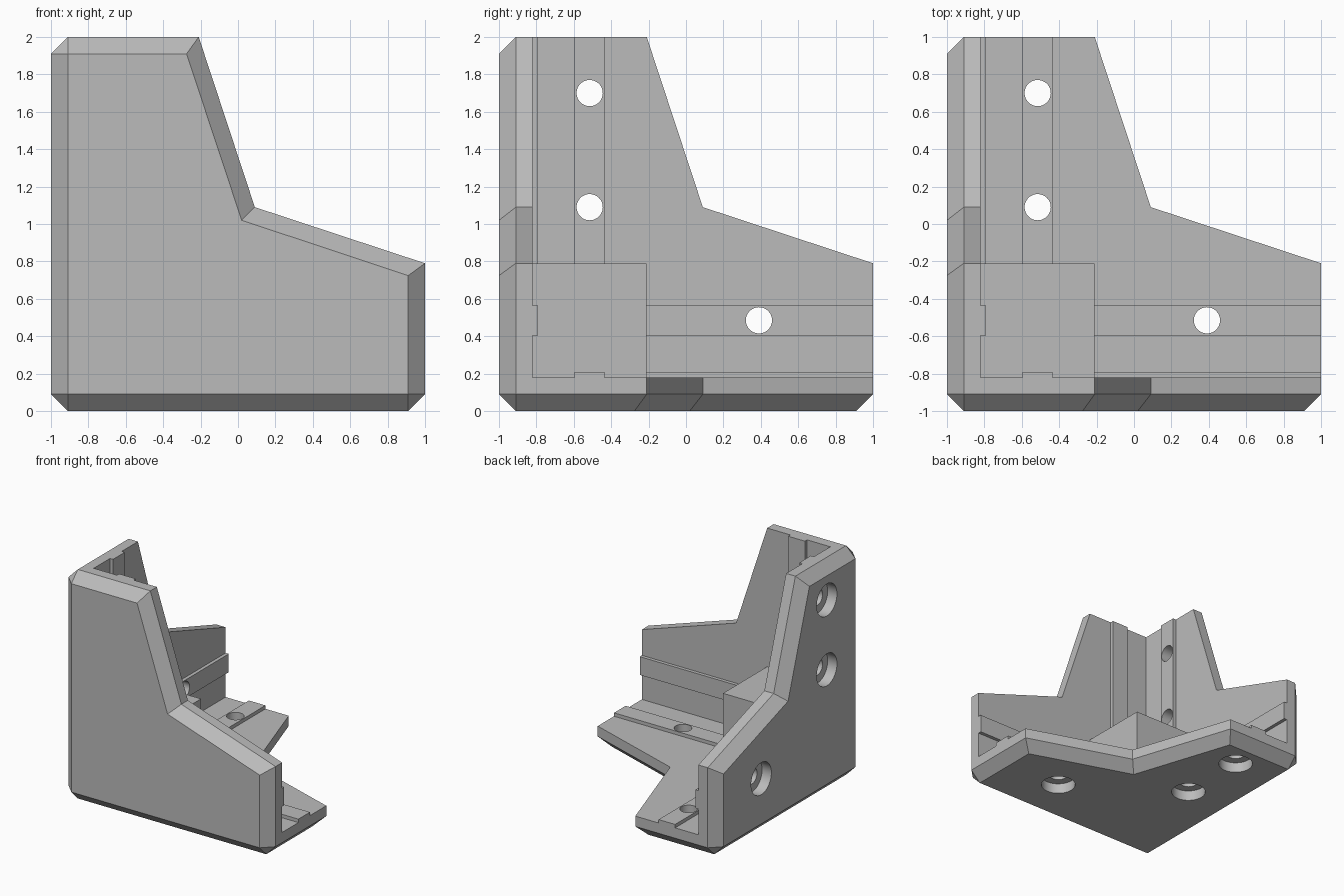
import bpy
import bmesh
from math import radians
from mathutils import Vector

if "Cube" in bpy.data.objects:
    bpy.data.objects.remove(bpy.data.objects["Cube"], do_unlink=True)

SIZE, CHAMFER, WALL = 2.0, 0.09, 0.18
BLOCK = 0.79          # solid inner corner cube
MID = 0.485           # centre line of each arm
RIB = 0.08            # half width of a rib
RIB_TOP = 0.21

# Each wall maps (a, b, depth) to the corner frame
WALLS = {
    "front_wall": lambda a, b, d: (a, d, b),
    "left_wall": lambda a, b, d: (d, a, b),
    "bottom_wall": lambda a, b, d: (a, b, d),
}
SIDE_HOLES = [(MID, 1.7), (MID, 1.09), (1.39, MID)]
HOLES = {
    "front_wall": [(MID, 1.4), (1.09, MID), (1.7, MID)],
    "left_wall": SIDE_HOLES,
    "bottom_wall": SIDE_HOLES,
}


def make_object(name, bm):
    bmesh.ops.recalc_face_normals(bm, faces=bm.faces)
    mesh = bpy.data.meshes.new(name)
    bm.to_mesh(mesh)
    bm.free()
    obj = bpy.data.objects.new(name, mesh)
    bpy.context.collection.objects.link(obj)
    return obj


def loft(name, rings):
    """Solid through a stack of matching rings."""
    bm = bmesh.new()
    loops = [[bm.verts.new(p) for p in ring] for ring in rings]
    n = len(loops[0])
    for low, high in zip(loops, loops[1:]):
        for i in range(n):
            j = (i + 1) % n
            bm.faces.new((low[i], low[j], high[j], high[i]))
    bm.faces.new(loops[0])
    bm.faces.new(loops[-1])
    return make_object(name, bm)


def box(name, p, q):
    """Box between two opposite corners."""
    rings = [[(p[0], p[1], z), (q[0], p[1], z), (q[0], q[1], z), (p[0], q[1], z)]
             for z in (p[2], q[2])]
    return loft(name, rings)


def outline(inset, pad):
    """Two tapered arms meeting at an inner notch."""
    notch = 1.09 - inset * 0.78
    end = SIZE + pad
    tip = BLOCK - pad * 0.33 - inset * 1.06
    return [(-pad, -pad), (end, -pad), (end, tip), (notch, notch), (tip, end), (-pad, end)]


def cylinder(name, place, centre, radius, d0, d1):
    bm = bmesh.new()
    bmesh.ops.create_cone(bm, cap_ends=True, segments=48, radius1=radius,
                          radius2=radius, depth=d1 - d0)
    for v in bm.verts:
        v.co = Vector(place(v.co.x + centre[0], v.co.y + centre[1], v.co.z + (d0 + d1) / 2))
    return make_object(name, bm)


def combine(target, tool, operation):
    """Apply a boolean and discard the tool."""
    mod = target.modifiers.new("combine", 'BOOLEAN')
    mod.operation, mod.solver, mod.object = operation, 'EXACT', tool
    bpy.context.view_layer.update()
    graph = bpy.context.evaluated_depsgraph_get()
    mesh = bpy.data.meshes.new_from_object(target.evaluated_get(graph))
    target.modifiers.clear()
    target.data = mesh
    bpy.data.objects.remove(tool, do_unlink=True)


# Inner corner block
bracket = box("corner_bracket", [0.1] * 3, [BLOCK] * 3)

# Walls with chamfered slanted edges, oversized on their outer sides
for k, (name, place) in enumerate(WALLS.items()):
    pad = 0.1 + 0.01 * k
    levels = [(-CHAMFER, 2 * CHAMFER), (CHAMFER, 0), (WALL, 0)]
    rings = [[place(a, b, d) for a, b in outline(inset, pad)] for d, inset in levels]
    combine(bracket, loft(name, rings), 'UNION')

# Guide ribs along both arms of every wall
for place in WALLS.values():
    for swap in (False, True):
        p, q = (0.7, MID - RIB), (SIZE + 0.15, MID + RIB)
        if swap:
            p, q = p[::-1], q[::-1]
        combine(bracket, box("rib", place(*p, 0.1), place(*q, RIB_TOP)), 'UNION')

# Chamfered outer envelope trims all outside faces
envelope = box("envelope", [0] * 3, [SIZE] * 3)
bm = bmesh.new()
bm.from_mesh(envelope.data)
bmesh.ops.bevel(bm, geom=bm.edges[:], offset=CHAMFER, segments=1, affect='EDGES')
bm.to_mesh(envelope.data)
bm.free()
combine(bracket, envelope, 'INTERSECT')

# Counterbored screw holes
for name, place in WALLS.items():
    for centre in HOLES[name]:
        combine(bracket, cylinder("bore", place, centre, 0.07, -0.1, 0.3), 'DIFFERENCE')
        combine(bracket, cylinder("counterbore", place, centre, 0.14, -0.1, 0.09), 'DIFFERENCE')

# Centre on the ground and merge flat faces
bm = bmesh.new()
bm.from_mesh(bracket.data)
bmesh.ops.remove_doubles(bm, verts=bm.verts, dist=0.0001)
bmesh.ops.translate(bm, verts=bm.verts, vec=(-1, -1, 0))
bm.to_mesh(bracket.data)
bm.free()

# Single grey material
grey = bpy.data.materials.new("plain_grey")
grey.use_nodes = True
colour = (0.5, 0.5, 0.5, 1)
grey.diffuse_color = colour
grey.node_tree.nodes["Principled BSDF"].inputs["Base Color"].default_value = colour
bracket.data.materials.clear()
bracket.data.materials.append(grey)
for face in bracket.data.polygons:
    face.material_index = 0

bpy.ops.object.select_all(action='DESELECT')
bracket.select_set(True)
bpy.context.view_layer.objects.active = bracket
bpy.ops.object.shade_smooth_by_angle(angle=radians(25))
